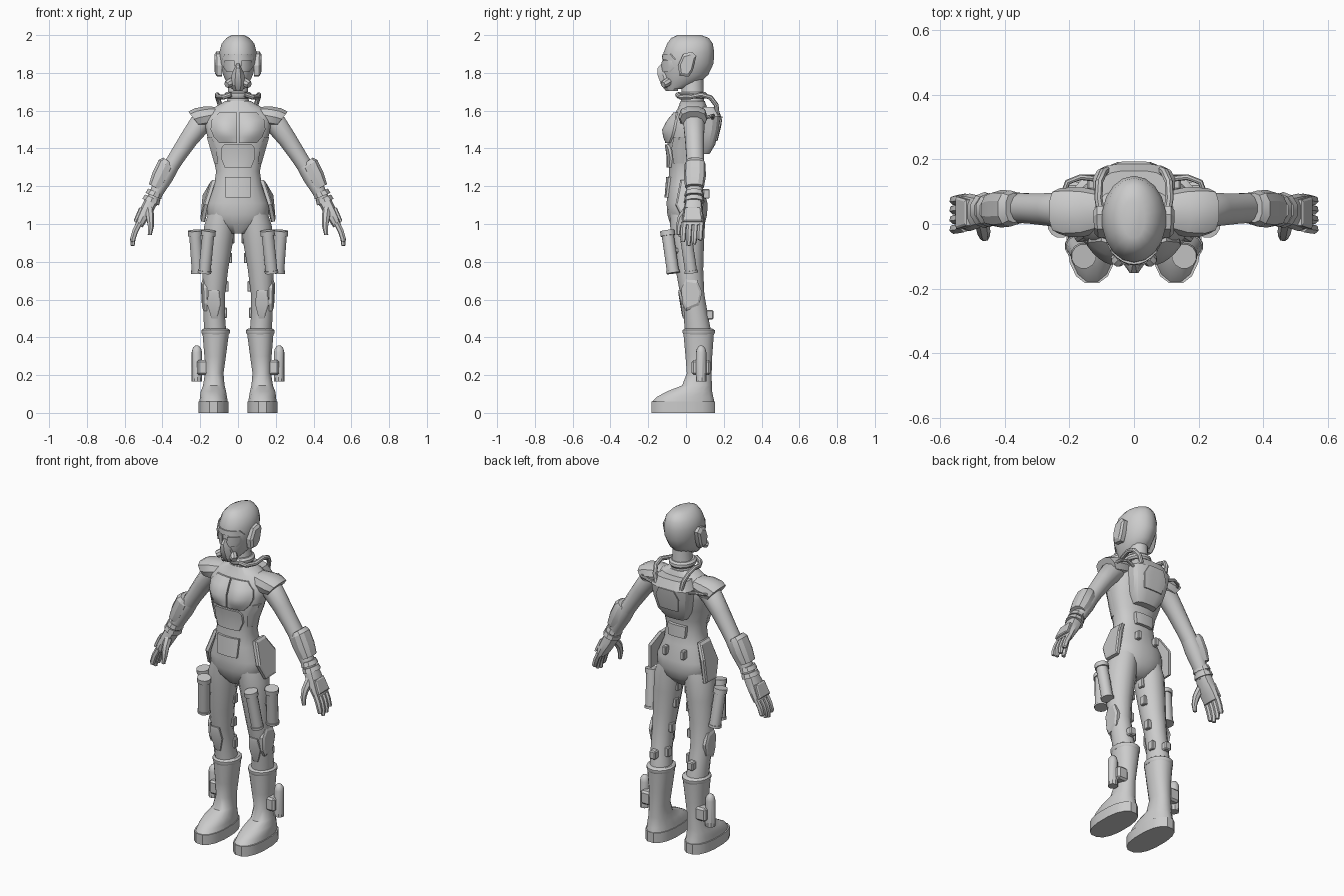
import bpy, bmesh, math
from mathutils import Vector

GREY = bpy.data.materials.new("plain_grey")
GREY.diffuse_color = (0.6, 0.6, 0.6, 1)


def finish(name, bm, mirror=False, angle=35):
    bmesh.ops.recalc_face_normals(bm, faces=bm.faces)
    me = bpy.data.meshes.new(name)
    bm.to_mesh(me)
    bm.free()
    me.materials.append(GREY)
    ob = bpy.data.objects.new(name, me)
    bpy.context.collection.objects.link(ob)
    bpy.ops.object.select_all(action='DESELECT')
    ob.select_set(True)
    bpy.context.view_layer.objects.active = ob
    bpy.ops.object.shade_smooth_by_angle(angle=math.radians(angle))
    if mirror:
        mod = ob.modifiers.new("mirror", 'MIRROR')
        mod.use_mirror_merge = False
    return ob


def skin(name, rings, mirror, angle=35):
    """Join rings of points into a capped solid."""
    bm = bmesh.new()
    vs = [[bm.verts.new(p) for p in r] for r in rings]
    n = len(vs[0])
    for a, b in zip(vs, vs[1:]):
        for i in range(n):
            bm.faces.new((a[i], a[(i + 1) % n], b[(i + 1) % n], b[i]))
    bm.faces.new(vs[0])
    bm.faces.new(vs[-1][::-1])
    return finish(name, bm, mirror, angle)


def spow(v, e):
    return math.copysign(abs(v) ** e, v)


def loft(name, stations, n=14, p=2.0, mirror=True, angle=35):
    """Stations (x, y, z, rx, ry, tilt about y in degrees)."""
    rings = []
    for x, y, z, rx, ry, t in stations:
        t, ring = math.radians(t), []
        for i in range(n):
            a = math.tau * (i + 0.5) / n
            u, v = rx * spow(math.cos(a), 2 / p), ry * spow(math.sin(a), 2 / p)
            ring.append((x + u * math.cos(t), y + v, z + u * math.sin(t)))
        rings.append(ring)
    return skin(name, rings, mirror, angle)


def upright(name, prof, **kw):
    """Profile rows (z, half width, front y, back y), centred on x = 0."""
    return loft(name, [(0, (f + b) / 2, z, w, (b - f) / 2, 0) for z, w, f, b in prof],
                mirror=False, **kw)


def tube(name, pts, radii, n=8, mirror=True):
    """Round tube through points."""
    pts = [Vector(p) for p in pts]
    rings, u = [], None
    for i, c in enumerate(pts):
        t = (pts[min(i + 1, len(pts) - 1)] - pts[max(i - 1, 0)]).normalized()
        if u is None:
            u = t.orthogonal()
        u = (u - t * u.dot(t)).normalized()
        w = t.cross(u)
        r = radii[i] if isinstance(radii, (list, tuple)) else radii
        rings.append([c + (u * math.cos(a) + w * math.sin(a)) * r
                      for a in (math.tau * k / n for k in range(n))])
    return skin(name, rings, mirror)


def prism(name, outline, depth, shrink=0.85, mirror=True):
    """Flat plate: outline pushed out along depth with a bevelled front."""
    pts = [Vector(p) for p in outline]
    d = Vector(depth)
    c = sum(pts, Vector()) / len(pts)
    return skin(name, [pts, [p + d * 0.7 for p in pts],
                       [c + (p - c) * shrink + d for p in pts]], mirror, 20)


def box(name, c, s, mirror=True):
    bm = bmesh.new()
    bmesh.ops.create_cube(bm, size=1)
    bmesh.ops.scale(bm, vec=s, verts=bm.verts)
    bmesh.ops.bevel(bm, geom=bm.edges[:], offset=min(s) * 0.15, segments=1, affect='EDGES')
    bmesh.ops.translate(bm, vec=c, verts=bm.verts)
    return finish(name, bm, mirror, 25)


def surf(prof, x, z, p, side):
    """y of a profile's front (side -1) or back (side 1) at x, z."""
    for a, b in zip(prof, prof[1:]):
        if a[0] <= z <= b[0]:
            break
    k = (z - a[0]) / (b[0] - a[0])
    w, f, bk = (a[i] + (b[i] - a[i]) * k for i in (1, 2, 3))
    q = min(abs(x) / w, 0.97)
    return (f + bk) / 2 + side * (bk - f) / 2 * (1 - q ** p) ** (1 / p)


def shell(name, prof, rows, p, side=-1, t=0.012, cols=8, bulge=0.0):
    """Armour plate that follows a profile; rows (z, inner x, outer x)."""
    bm, grid = bmesh.new(), []
    for j, (z, x0, x1) in enumerate(rows):
        line = []
        for i in range(cols + 1):
            x = x0 + (x1 - x0) * i / cols
            h = bulge * math.sin(math.pi * i / cols) * math.sin(math.pi * j / (len(rows) - 1))
            line.append(bm.verts.new((x, surf(prof, x, z, p, side) + side * (t + h), z)))
        grid.append(line)
    for a, b in zip(grid, grid[1:]):
        for i in range(cols):
            bm.faces.new((a[i], a[i + 1], b[i + 1], b[i]))
    ext = bmesh.ops.extrude_face_region(bm, geom=bm.faces[:], use_keep_orig=True)
    new = [v for v in ext['geom'] if isinstance(v, bmesh.types.BMVert)]
    bmesh.ops.translate(bm, vec=(0, -side * (t + 0.02), 0), verts=new)
    return finish(name, bm, x0 > 0, 40)


# Torso and neck
TORSO = [(0.95, .05, -.05, .06), (1.0, .13, -.085, .1), (1.05, .165, -.1, .113),
         (1.11, .162, -.104, .115), (1.2, .128, -.097, .088), (1.28, .117, -.09, .077),
         (1.35, .132, -.09, .08), (1.42, .155, -.1, .1), (1.5, .172, -.1, .12),
         (1.57, .18, -.07, .125), (1.61, .14, -.045, .115), (1.65, .07, -.03, .1)]
upright("torso", TORSO, n=20, p=2.3, angle=50)
upright("neck", [(1.6, .075, -.035, .1), (1.67, .055, -.025, .095), (1.8, .05, -.02, .09)])
upright("collar", [(1.665, .066, -.045, .105), (1.675, .074, -.052, .112),
                   (1.69, .074, -.052, .11), (1.7, .062, -.04, .1)])

# Front and back armour
shell("chest_plate", TORSO, [(1.43, .004, .1), (1.46, .004, .128), (1.5, .004, .145),
                             (1.55, .004, .14), (1.59, .004, .1)], 2.3, t=0.01, bulge=0.022)
shell("belly_plate", TORSO, [(1.3, -.07, .07), (1.35, -.09, .09), (1.4, -.09, .09),
                             (1.42, -.075, .075)], 2.3)
shell("belt_plate", TORSO, [(1.14, -.065, .065), (1.2, -.068, .068), (1.25, -.07, .07)], 2.3)
shell("lower_back_plate", TORSO, [(1.25, -.055, .055), (1.32, -.06, .06)], 2.3, side=1, t=.018)
shell("side_plate", TORSO, [(1.32, .105, .125), (1.4, .115, .148), (1.46, .14, .165)],
      2.3, t=0.008, cols=3)
box("rear_hip_pouch", (.06, .108, 1.16), (.025, .035, .05))
prism("hip_panel", [(.118, -.03, 1.23), (.118, .06, 1.23), (.165, .095, 1.15),
                    (.175, .085, 1.01), (.178, -.01, 1.01), (.16, -.055, 1.1)], (.024, 0, .006), .88)

# Backpack and hoses
PACK = [(1.37, .07, .04, .125), (1.42, .1, .05, .155), (1.5, .118, .05, .178),
        (1.57, .128, .05, .187), (1.62, .1, .05, .165)]
upright("backpack", PACK, n=16, p=3.2, angle=25)
shell("backpack_panel", PACK, [(1.44, -.06, .06), (1.52, -.075, .075), (1.57, -.05, .05)],
      3.2, side=1, t=.006)
tube("neck_hose", [(.035, -.045, 1.685), (.075, -.03, 1.672), (.1, .02, 1.672), (.11, .08, 1.685),
                   (.108, .13, 1.67), (.095, .16, 1.63), (.085, .165, 1.58)], .013)
tube("shoulder_hose", [(.12, .14, 1.56), (.165, .145, 1.575), (.205, .13, 1.57),
                       (.22, .09, 1.56)], .009)

# Head
HEAD = [(1.715, .035, -.1, -.02), (1.75, .062, -.113, .075), (1.79, .08, -.12, .118),
        (1.85, .097, -.124, .146), (1.91, .1, -.118, .149), (1.955, .088, -.1, .142),
        (1.985, .062, -.078, .12), (2.0, .034, -.045, .08)]
upright("helmet", HEAD, n=18, angle=40)
shell("goggle", HEAD, [(1.805, .022, .06), (1.83, .014, .078), (1.865, .018, .072)],
      2, t=.008, cols=5)
shell("brow", HEAD, [(1.872, -.085, .085), (1.9, -.07, .07)], 2, t=.006)
upright("breathing_mask", [(1.705, .026, -.11, -.04), (1.735, .042, -.135, -.04),
                           (1.79, .036, -.155, -.05), (1.825, .022, -.155, -.05),
                           (1.85, .012, -.132, -.05)], n=8, angle=25)
tube("mask_filter", [(.03, -.09, 1.755), (.054, -.115, 1.74), (.06, -.121, 1.737)],
     [.022, .022, .016])
prism("ear_disc", [(.085, -.035, 1.785), (.085, .015, 1.78), (.09, .035, 1.81), (.09, .055, 1.89),
                   (.09, .03, 1.912), (.088, -.015, 1.9), (.085, -.042, 1.84)], (.036, 0, 0), .75)

# Arms
loft("upper_arm", [(.15, .04, 1.56, .05, .055, 45), (.2, .042, 1.53, .06, .058, 38),
                   (.26, .045, 1.45, .051, .052, 36), (.32, .048, 1.36, .045, .048, 35),
                   (.358, .05, 1.3, .043, .048, 32)], n=12)
loft("forearm", [(.345, .05, 1.32, .042, .047, 32), (.385, .048, 1.255, .047, .052, 28),
                 (.43, .045, 1.17, .037, .044, 26), (.46, .043, 1.11, .034, .04, 25)], n=12)
loft("forearm_guard", [(.372, .05, 1.335, .03, .046, 35), (.382, .048, 1.315, .047, .056, 33),
                       (.412, .047, 1.25, .048, .058, 28), (.44, .045, 1.195, .037, .05, 26)],
     n=10, p=2.6, angle=25)
loft("shoulder_pad", [(.1, .04, 1.585, .04, .06, 65), (.15, .037, 1.575, .056, .075, 62),
                      (.2, .037, 1.565, .058, .078, 58), (.232, .04, 1.555, .052, .07, 52)],
     n=10, p=2.5, angle=28)

# Gloves
for i, (x, z, r) in enumerate([(.438, 1.172, .047), (.452, 1.14, .05)]):
    loft(f"glove_cuff_{i + 1}", [(x, .043, z, r - .004, r, 22),
                                 (x + .01, .043, z - .024, r, r + .006, 22)], n=10)
loft("palm", [(.456, .04, 1.13, .036, .042, 20), (.48, .038, 1.08, .036, .05, 18),
              (.507, .036, 1.03, .03, .058, 22), (.525, .036, .99, .022, .056, 22)],
     n=10, p=2.8)
prism("knuckle_plate", [(.508, -.005, 1.085), (.508, .075, 1.085), (.54, .085, 1.01),
                        (.54, -.015, 1.01)], (.014, 0, .005))
for i, (y, drop) in enumerate([(-.01, .02), (.02, .0), (.05, .008), (.079, .03)]):
    tube(f"finger_{i + 1}", [(.523, y, 1.005), (.545, y - .004, .96), (.557, y - .006, .92),
                             (.558, y - .008, .885 + drop)], [.016, .016, .015, .011], n=6)
tube("thumb", [(.472, .015, 1.085), (.465, -.025, 1.03), (.462, -.038, .985),
               (.468, -.04, .942)], [.024, .021, .016, .011], n=7)

# Legs
loft("leg", [(.08, .005, 1.07, .075, .09, 0), (.097, .008, .99, .084, .092, 0),
             (.108, .012, .89, .08, .083, 0), (.12, .018, .76, .07, .073, 0),
             (.128, .033, .63, .061, .064, 0), (.127, .05, .53, .058, .064, 0),
             (.12, .065, .42, .06, .07, 0)], n=14, angle=50)
prism("knee_pad", [(.165, -.025, .66), (.168, .0, .71), (.172, .06, .7), (.172, .085, .64),
                   (.168, .07, .57), (.165, .0, .54), (.162, -.02, .58)], (.024, 0, 0), .8)
prism("knee_cap", [(.1, -.03, .65), (.155, -.03, .65), (.165, -.015, .58), (.14, -.005, .5),
                   (.11, -.005, .5), (.09, -.015, .58)], (0, -.014, 0), .8)
for i, (x, y, z) in enumerate([(.032, .03, .925), (.044, .033, .82),
                               (.062, .045, .67), (.07, .07, .53)]):
    box(f"inner_leg_pouch_{i + 1}", (x, y, z), (.026, .034, .055))
box("calf_pouch", (.125, .125, .52), (.04, .04, .05))

# Boots
loft("boot", [(.129, -.015, .058, .076, .168, 0), (.13, -.005, .085, .073, .152, 0),
              (.13, .02, .115, .068, .12, 0), (.128, .058, .145, .058, .08, 0),
              (.126, .07, .21, .05, .067, 0), (.121, .068, .3, .058, .072, 0),
              (.118, .067, .42, .071, .082, 0)], n=16, p=2.2, angle=45)
loft("boot_rim", [(.118, .067, .415, .072, .082, 0), (.118, .067, .424, .077, .087, 0),
                  (.118, .067, .438, .077, .087, 0), (.118, .067, .446, .066, .075, 0)], n=16)
loft("boot_sole", [(.13, -.015, 0, .08, .17, 0), (.13, -.015, .06, .08, .171, 0)], n=16, p=2.4)

# Thigh canisters with caps and straps
for name, a, b in [("front", (.155, -.1, .965), (.178, -.068, .74)),
                   ("side", (.228, -.005, .965), (.212, .028, .74))]:
    a, b = Vector(a), Vector(b)
    tube(name + "_canister", [a.lerp(b, k) for k in (0, .12, .121, .94, .941, 1)],
         [.039, .039, .033, .033, .037, .037], n=12)
    tube(name + "_canister_strap", [a.lerp(b, .45), Vector((.13, .01, .85))], .018, n=6)

# Boot capsule and holder
tube("boot_capsule", [(.218, .08, z) for z in (.165, .32, .34, .353, .358)],
     [.028, .028, .023, .013, .004], n=10)
box("capsule_holder", (.182, .08, .24), (.07, .1, .08))
